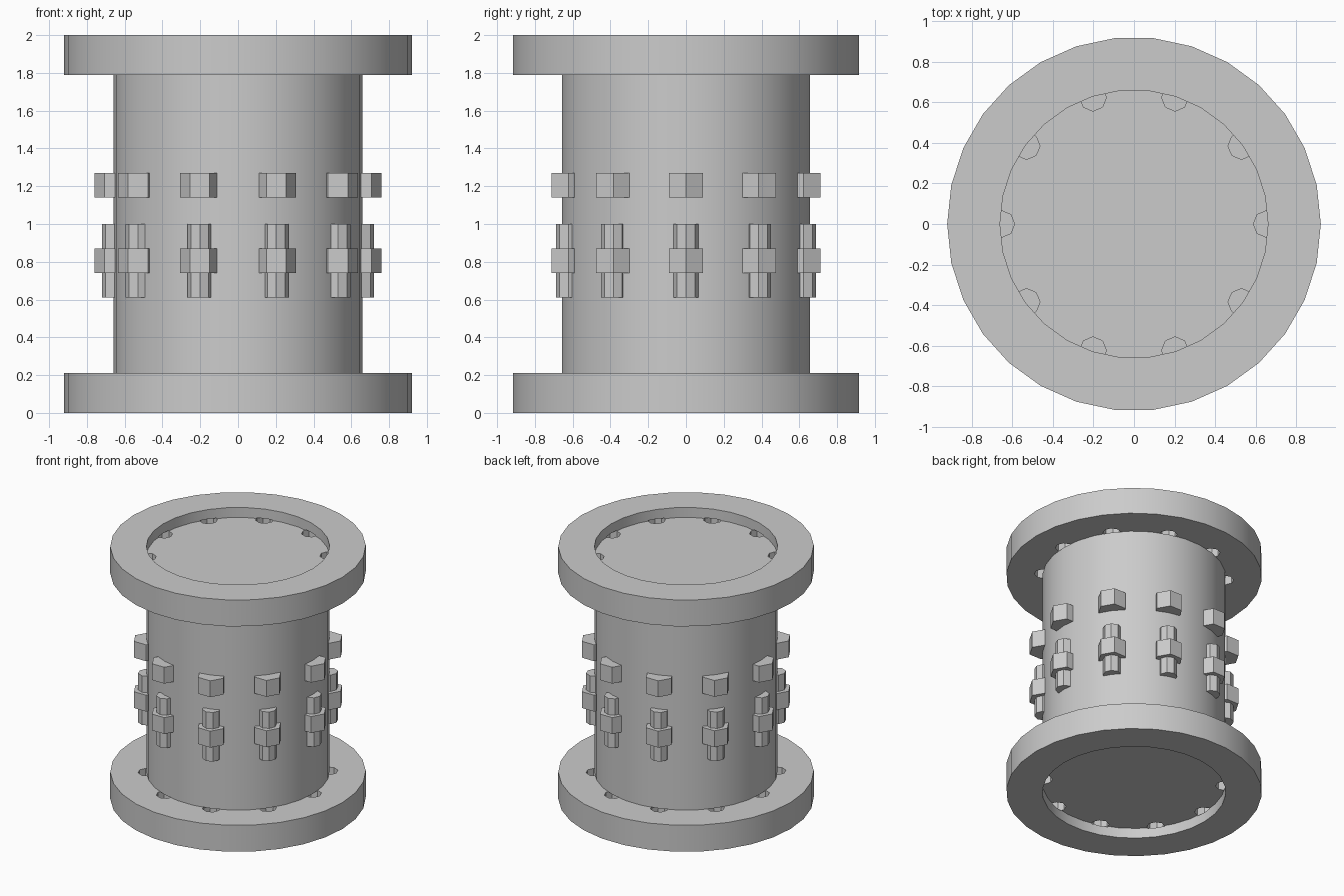
import bpy, bmesh
from math import cos, sin, tau

SIDES = 30          # facets around the spool
BOLTS = 10          # bolts around the drum
DRUM_R, FLANGE_R, BOLT_RING = 0.66, 0.92, 0.654
FLANGE_H, RECESS, TOTAL = 0.21, 0.08, 2.0

cube = bpy.data.objects.get("Cube")
if cube:
    bpy.data.objects.remove(cube, do_unlink=True)

grey = bpy.data.materials.new("plain_grey")
grey.use_nodes = True
colour = (0.6, 0.6, 0.6, 1)
grey.diffuse_color = colour
grey.node_tree.nodes["Principled BSDF"].inputs["Base Color"].default_value = colour


def make_object(name, bm):
    bmesh.ops.recalc_face_normals(bm, faces=bm.faces)
    mesh = bpy.data.meshes.new(name)
    bm.to_mesh(mesh)
    bm.free()
    mesh.materials.append(grey)
    obj = bpy.data.objects.new(name, mesh)
    bpy.context.collection.objects.link(obj)
    return obj


def select_only(obj):
    bpy.ops.object.select_all(action='DESELECT')
    obj.select_set(True)
    bpy.context.view_layer.objects.active = obj


def smooth(obj):
    select_only(obj)
    bpy.ops.object.shade_smooth_by_angle()


def lathe(name, profile):
    """Turn an (r, z) outline; its first and last rings are capped."""
    bm = bmesh.new()
    rings = [[bm.verts.new((r * cos(tau * i / SIDES), r * sin(tau * i / SIDES), z))
              for i in range(SIDES)] for r, z in profile]
    for a, b in zip(rings, rings[1:]):
        for i in range(SIDES):
            j = (i + 1) % SIDES
            bm.faces.new((a[i], a[j], b[j], b[i]))
    bm.faces.new(rings[0])
    bm.faces.new(rings[-1])
    return make_object(name, bm)


def prism(bm, x, y, radius, sides, z0, z1):
    low, high = [[bm.verts.new((x + radius * cos(tau * i / sides),
                                y + radius * sin(tau * i / sides), z))
                  for i in range(sides)] for z in (z0, z1)]
    bm.faces.new(low)
    bm.faces.new(high)
    for i in range(sides):
        j = (i + 1) % sides
        bm.faces.new((low[i], low[j], high[j], high[i]))


def prism_ring(name, radius, sides, z0, z1):
    """A ring of identical upright prisms around the drum."""
    bm = bmesh.new()
    for k in range(BOLTS):
        a = tau * k / BOLTS
        prism(bm, BOLT_RING * cos(a), BOLT_RING * sin(a), radius, sides, z0, z1)
    return make_object(name, bm)


# Drum
smooth(lathe("drum", [(DRUM_R, FLANGE_H), (DRUM_R, TOTAL - FLANGE_H)]))

# Recessed end flanges with bolt holes
outline = [(DRUM_R, RECESS), (DRUM_R, 0), (FLANGE_R, 0),
           (FLANGE_R, FLANGE_H), (DRUM_R, FLANGE_H)]
for name, place in (("bottom_flange", lambda z: z),
                    ("top_flange", lambda z: TOTAL - z)):
    flange = lathe(name, [(r, place(z)) for r, z in outline])
    ends = sorted((place(RECESS - 0.005), place(FLANGE_H + 0.1)))
    cutter = prism_ring("hole_cutter", 0.066, 8, *ends)
    cutter.hide_render = True
    cut = flange.modifiers.new("bolt_holes", 'BOOLEAN')
    cut.operation = 'DIFFERENCE'
    cut.solver = 'EXACT'
    cut.object = cutter
    select_only(flange)
    bpy.ops.object.modifier_apply(modifier=cut.name)
    bpy.data.objects.remove(cutter, do_unlink=True)
    smooth(flange)

# Bolts: octagonal shafts, hexagonal collars and loose nuts
prism_ring("bolt_shafts", 0.066, 8, 0.61, 1.0)
prism_ring("bolt_collars", 0.105, 6, 0.74, 0.87)
prism_ring("upper_nuts", 0.105, 6, 1.14, 1.27)
